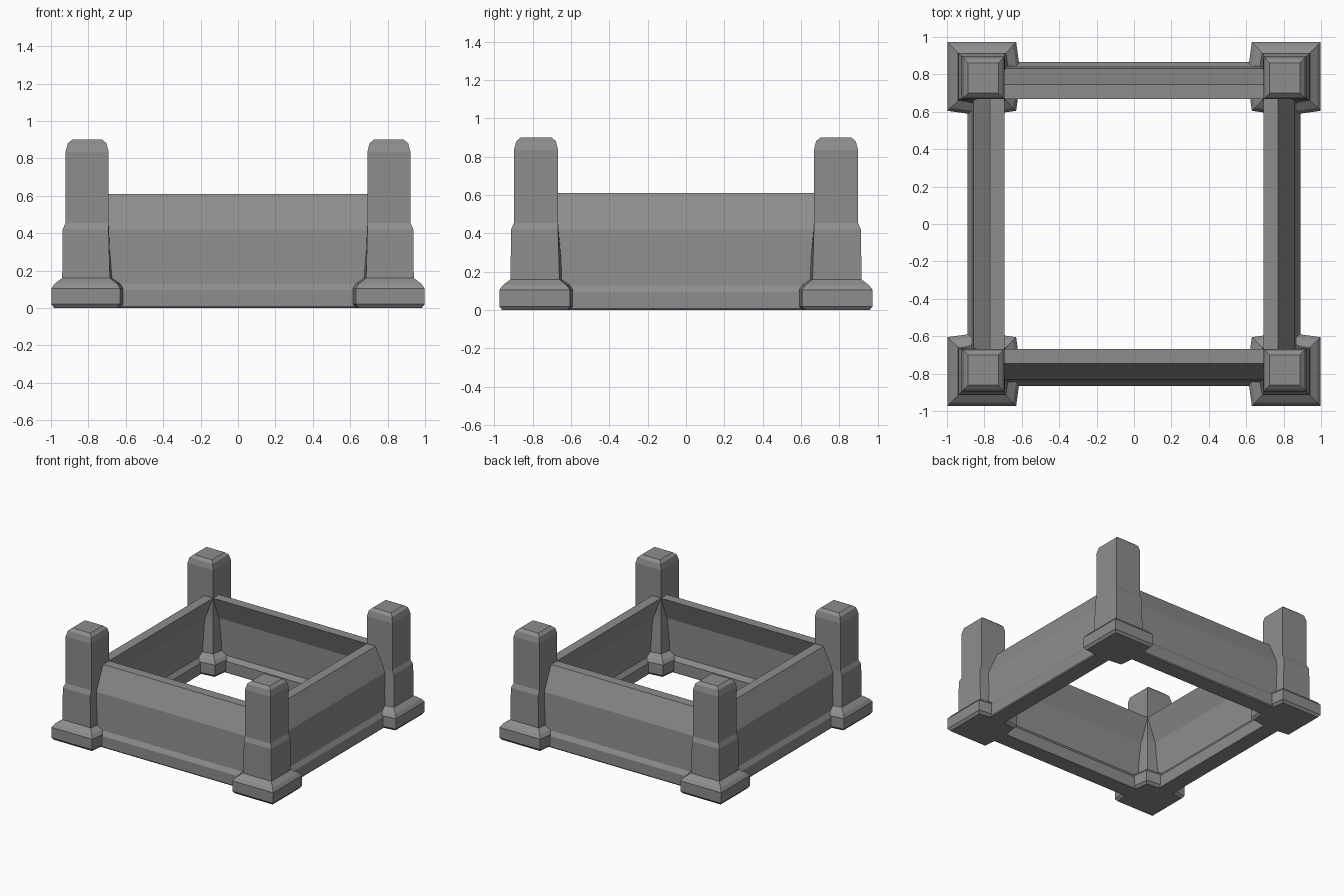
import bpy, bmesh

if "Cube" in bpy.data.objects:
    bpy.data.objects.remove(bpy.data.objects["Cube"])

DX = 0.025  # the frame is slightly longer in x than in y

stone = bpy.data.materials.new("dark_stone")
stone.diffuse_color = (0.27, 0.27, 0.27, 1)
stone.use_nodes = True
stone.node_tree.nodes["Principled BSDF"].inputs["Base Color"].default_value = stone.diffuse_color


def make_object(name, bm):
    bmesh.ops.recalc_face_normals(bm, faces=bm.faces)
    mesh = bpy.data.meshes.new(name)
    bm.to_mesh(mesh)
    bm.free()
    mesh.materials.append(stone)
    obj = bpy.data.objects.new(name, mesh)
    bpy.context.collection.objects.link(obj)
    return obj


def loft(bm, rings, closed):
    rings = [[bm.verts.new(p) for p in r] for r in rings]
    n = len(rings[0])
    pairs = list(zip(rings, rings[1:]))
    if closed:
        pairs.append((rings[-1], rings[0]))
    else:
        bm.faces.new(rings[0])
        bm.faces.new(rings[-1])
    for a, b in pairs:
        for i in range(n):
            j = (i + 1) % n
            bm.faces.new((a[i], a[j], b[j], b[i]))


# Mitred wall ring: leaning slab on a plinth, profile as (distance, height)
profile = [(0.86, 0), (0.866, 0.008), (0.866, 0.095), (0.845, 0.13),
           (0.832, 0.42), (0.745, 0.61), (0.667, 0.61), (0.742, 0.42),
           (0.75, 0.13), (0.725, 0.095), (0.725, 0.008), (0.73, 0)]
bm = bmesh.new()
loft(bm, [[(sx * (d + DX), sy * d, z) for d, z in profile]
          for sx, sy in ((1, 1), (-1, 1), (-1, -1), (1, -1))], True)
make_object("wall_ring", bm)

# Corner posts: (height, inner edge, outer edge, bulge towards the walls)
sections = [(0, 0.62, 0.957, 0.02), (0.02, 0.605, 0.973, 0.025),
            (0.105, 0.605, 0.973, 0.025), (0.13, 0.622, 0.955, 0.025),
            (0.16, 0.66, 0.915, 0.02), (0.42, 0.667, 0.912, 0.004),
            (0.455, 0.667, 0.897, 0), (0.835, 0.667, 0.897, 0),
            (0.88, 0.678, 0.885, 0), (0.9, 0.70, 0.862, 0)]
side_names = {(1, 1): "back_right", (-1, 1): "back_left",
              (1, -1): "front_right", (-1, -1): "front_left"}
for (sx, sy), label in side_names.items():
    bm = bmesh.new()
    rings = []
    for z, i, o, b in sections:
        m = (i + o) / 2
        outline = [(o, o), (i, o), (i - b, m), (i, i), (m, i - b), (o, i)]
        rings.append([(sx * (x + DX), sy * y, z) for x, y in outline])
    loft(bm, rings, False)
    make_object(label + "_post", bm)
